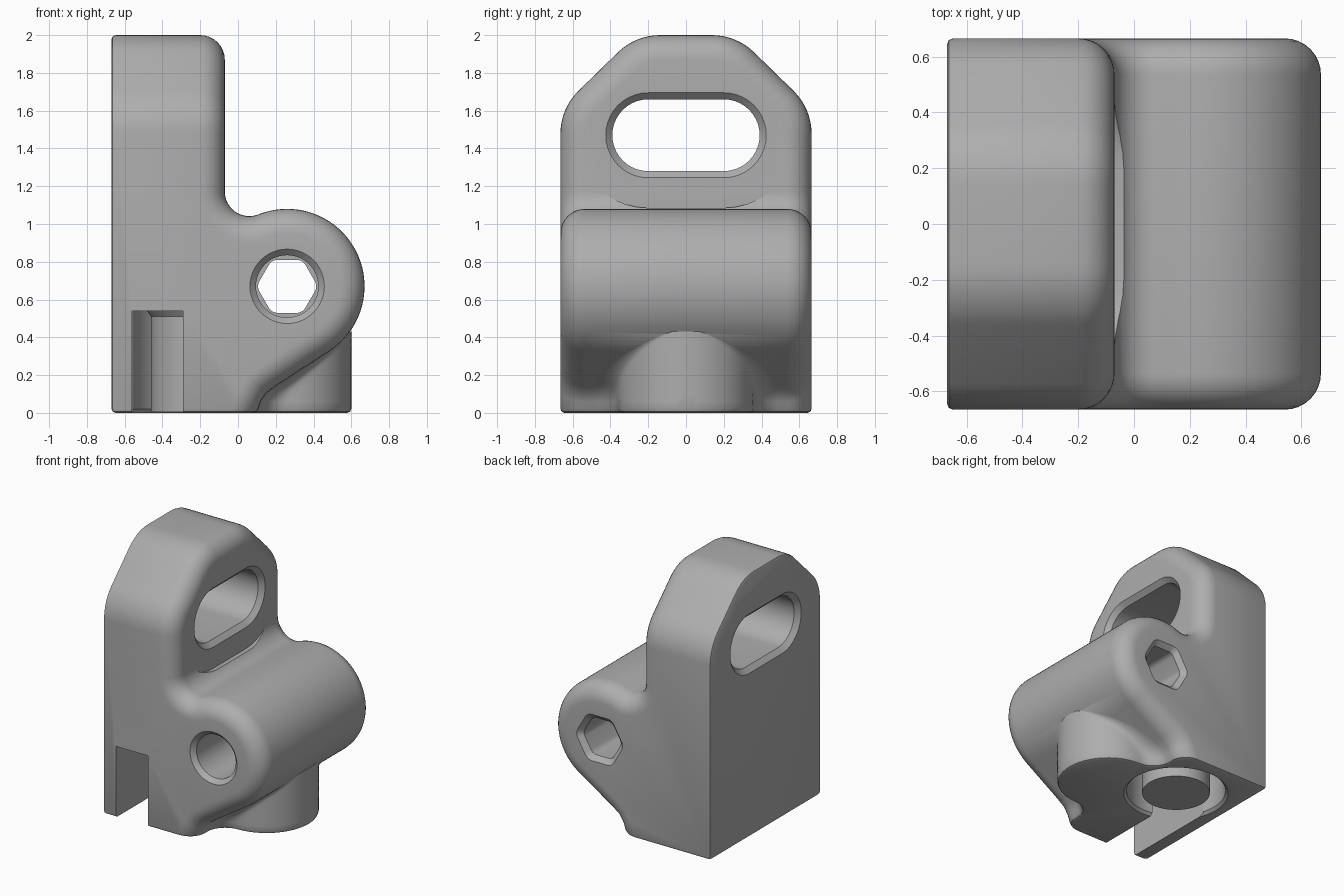
import bpy, bmesh
from math import sin, cos, atan2, sqrt, radians, degrees, pi
from mathutils import Vector

if "Cube" in bpy.data.objects:
    bpy.data.objects.remove(bpy.data.objects["Cube"])

grey = bpy.data.materials.new("plain grey")
grey.use_nodes = True
COLOUR = (0.42, 0.42, 0.42, 1)
grey.diffuse_color = COLOUR
grey.node_tree.nodes["Principled BSDF"].inputs["Base Color"].default_value = COLOUR

LEFT, WALL, SIDE, SEAM, ROUND = -0.67, -0.07, 0.665, 1.21, 0.13
BX, BZ, BR = 0.26, 0.67, 0.41        # barrel centre and radius


def arc(cx, cy, r, a0, a1, n):
    angles = [radians(a0 + (a1 - a0) * i / n) for i in range(n + 1)]
    return [(cx + r * cos(a), cy + r * sin(a)) for a in angles]


def inset(poly, dists):
    """Move each edge of a counter-clockwise polygon inward by its own distance."""
    out, count = [], len(poly)
    normals = []
    for i in range(count):
        d = Vector(poly[(i + 1) % count]) - Vector(poly[i])
        normals.append(Vector((-d.y, d.x)).normalized())
    for i in range(count):
        a, b, da, db = normals[i - 1], normals[i], dists[i - 1], dists[i]
        det = a.x * b.y - a.y * b.x
        if abs(det) < 1e-3:
            p = b * db
        else:
            p = Vector((da * b.y - db * a.y, a.x * db - b.x * da)) / det
        out.append((poly[i][0] + p.x, poly[i][1] + p.y))
    return out


def along_x(poly, x):
    return [(x, a, b) for a, b in poly]


def along_y(poly, y):
    return [(a, y, b) for a, b in poly]


def along_z(poly, z):
    return [(a, b, z) for a, b in poly]


def loft(bm, rings):
    loops = [[bm.verts.new(p) for p in ring] for ring in rings]
    n = len(loops[0])
    for low, high in zip(loops, loops[1:]):
        for i in range(n):
            j = (i + 1) % n
            bm.faces.new((low[i], low[j], high[j], high[i]))
    bm.faces.new(loops[0][::-1])
    bm.faces.new(loops[-1])


def finish(bm, name):
    bmesh.ops.recalc_face_normals(bm, faces=bm.faces)
    mesh = bpy.data.meshes.new(name)
    bm.to_mesh(mesh)
    bm.free()
    mesh.materials.append(grey)
    obj = bpy.data.objects.new(name, mesh)
    bpy.context.collection.objects.link(obj)
    return obj


def lofted(name, rings):
    bm = bmesh.new()
    loft(bm, rings)
    return finish(bm, name)


def combine(target, tool, operation="DIFFERENCE"):
    mod = target.modifiers.new("join", "BOOLEAN")
    mod.operation, mod.object, mod.solver = operation, tool, "EXACT"
    bpy.context.view_layer.objects.active = target
    bpy.ops.object.modifier_apply(modifier=mod.name)
    bpy.data.objects.remove(tool)


# Side profile of the barrel block, with concave foot and groove
foot = [(0.1, 0), (0.12, 0.06), (0.15, 0.105), (0.2, 0.142)]
meet = degrees(atan2(sqrt((BR + ROUND) ** 2 - 0.04), -0.2))
groove_z = BZ + sqrt((BR + ROUND) ** 2 - 0.04)
barrel = arc(BX, BZ, BR, -57, meet, 40)
groove = arc(WALL + ROUND, groove_z, ROUND, meet + 180, 180, 12)[1:]
profile = [(LEFT, 0)] + foot + barrel + groove + [(WALL, SEAM), (LEFT, SEAM)]
weights = [0] + [1] * (len(profile) - 3) + [0, 0]

STEPS = 8
quarter = [pi / 2 * i / STEPS for i in range(STEPS + 1)]
rim = [(ROUND * (1 - cos(t)), ROUND * (sin(t) - 1)) for t in quarter]
levels = [(d, -SIDE - h) for d, h in rim[::-1]] + [(d, SIDE + h) for d, h in rim]
bm = bmesh.new()
loft(bm, [along_y(inset(profile, [d * w for w in weights]), y) for d, y in levels])

# Upright plate with sloped shoulders, rounded on its inner rim
R = 0.32
shoulder = arc(SIDE - R, 1.477, R, 0, 45, 8) + arc(0.137, 2 - R, R, 45, 90, 8)
plate = [(-SIDE, SEAM), (SIDE, SEAM)] + shoulder + [(-y, z) for y, z in shoulder[::-1]]
weights = [0] + [1] * (len(plate) - 1)
levels = [(0, LEFT)] + [(d, WALL + h) for d, h in rim]
loft(bm, [along_x(inset(plate, [d * w for w in weights]), x) for d, x in levels])

# Weld plate and block into one shell
seam = [f for f in bm.faces if all(abs(v.co.z - SEAM) < 1e-4 for v in f.verts)]
bmesh.ops.delete(bm, geom=seam, context="FACES")
bmesh.ops.dissolve_limit(bm, angle_limit=0.005, verts=bm.verts, edges=bm.edges)
loose = [v for v in bm.verts if len(v.link_edges) == 2 and abs(v.co.x - LEFT) < 1e-4
         and abs(v.co.y) < SIDE - 1e-3]
bmesh.ops.dissolve_verts(bm, verts=loose)
bmesh.ops.remove_doubles(bm, verts=bm.verts, dist=1e-4)
body = finish(bm, "body")

# Upright post under the barrel, blended into the sloped underside
PX, PR, FR = 0.24, 0.36, 0.15
under = foot + barrel


def wall_at(z):
    for (x0, z0), (x1, z1) in zip(under, under[1:]):
        if z0 <= z <= z1:
            return x0 + (x1 - x0) * (z - z0) / max(z1 - z0, 1e-6) - 0.003
    return PX


rings = []
for z in [p[1] for p in foot] + [0.142 + 0.288 * i / 16 for i in range(1, 17)]:
    x = wall_at(z)
    y = sqrt((PR + FR) ** 2 - (x + FR - PX) ** 2)
    a = degrees(atan2(y, x + FR - PX))
    blend = [(x - 0.15, y)] + arc(x + FR, y, FR, 180, 180 + a, 10)
    nose = arc(PX, 0, PR, a, -a, 24)[1:-1]
    rings.append(along_z(blend + nose + [(p, -q) for p, q in blend[::-1]], z))
combine(body, lofted("post", rings), "UNION")

# Small bevel around the foot and the flat outer face
bm = bmesh.new()
bm.from_mesh(body.data)
bmesh.ops.remove_doubles(bm, verts=bm.verts, dist=1e-3)
bmesh.ops.dissolve_limit(bm, angle_limit=0.005, verts=bm.verts, edges=bm.edges)


def outer(f):
    c = f.calc_center_median()
    return (f.normal.z < -0.99 and c.z < 0.01) or (f.normal.x < -0.99 and c.x < LEFT + 0.01)


edges = [e for e in bm.edges if any(outer(f) for f in e.link_faces) and len(e.link_faces) == 2]
bmesh.ops.bevel(bm, geom=edges, offset=0.022, segments=2, profile=0.5, affect="EDGES")
bmesh.ops.recalc_face_normals(bm, faces=bm.faces)
bm.to_mesh(body.data)
bm.free()


# Long window with chamfered rims, and the shallow clearance around it
def stadium(r):
    return arc(0.2, 1.47, r, -90, 90, 20) + arc(-0.2, 1.47, r, 90, 270, 20)


window = [(-0.75, 0.305), (LEFT + 0.035, 0.19), (WALL - 0.035, 0.19), (0.01, 0.305)]
window[0], window[3] = (LEFT - 0.05, 0.275), (WALL + 0.05, 0.275)
combine(body, lofted("window_cutter", [along_x(stadium(r), x) for x, r in window]))
combine(body, lofted("clearance_cutter", [along_x(stadium(0.385), x) for x in (WALL + 0.001, 0.6)]))

# Cross bore: round from the front, rounded hexagon from the back
bore = [(-SIDE - 0.05, 0.247), (-SIDE + 0.032, 0.165), (0.2, 0.165)]
combine(body, lofted("bore_cutter", [along_y(arc(BX, BZ, r, 0, 352.5, 47), y) for y, r in bore]))


def hexagon(s):
    return [p for k in range(6)
            for p in arc(BX + s * 0.1 * cos(k * pi / 3), BZ + s * 0.1 * sin(k * pi / 3),
                         s * 0.054, k * 60 - 30, k * 60 + 30, 5)]


hexes = [(0, 1), (SIDE - 0.035, 1), (SIDE + 0.035, 1.5)]
combine(body, lofted("hexagon_cutter", [along_y(hexagon(s), y) for y, s in hexes]))

# Ring pocket in the underside with a slot to the front
QX, QY, TOP = -0.22, 0.2, 0.54
pocket = [(-0.03, 0.4), (0.02, 0.35), (TOP, 0.35)]
combine(body, lofted("pocket_cutter", [along_z(arc(QX, QY, r, 0, 354, 59), z) for z, r in pocket]))
slot = [(-0.56, -0.9), (-0.29, -0.9), (-0.29, 0.1), (-0.56, 0.1)]
combine(body, lofted("slot_cutter", [along_z(slot, z) for z in (-0.1, TOP)]))

# Centre pin inside the pocket
pin_rings = [(0.005, 0.24), (0.51, 0.24), (TOP + 0.01, 0.27)]
pin = lofted("pocket_pin", [along_z(arc(QX, QY, r, 0, 354, 59), z) for z, r in pin_rings])

for obj in (body, pin):
    bpy.ops.object.select_all(action="DESELECT")
    obj.select_set(True)
    bpy.context.view_layer.objects.active = obj
    bpy.ops.object.shade_smooth_by_angle(angle=radians(30))
